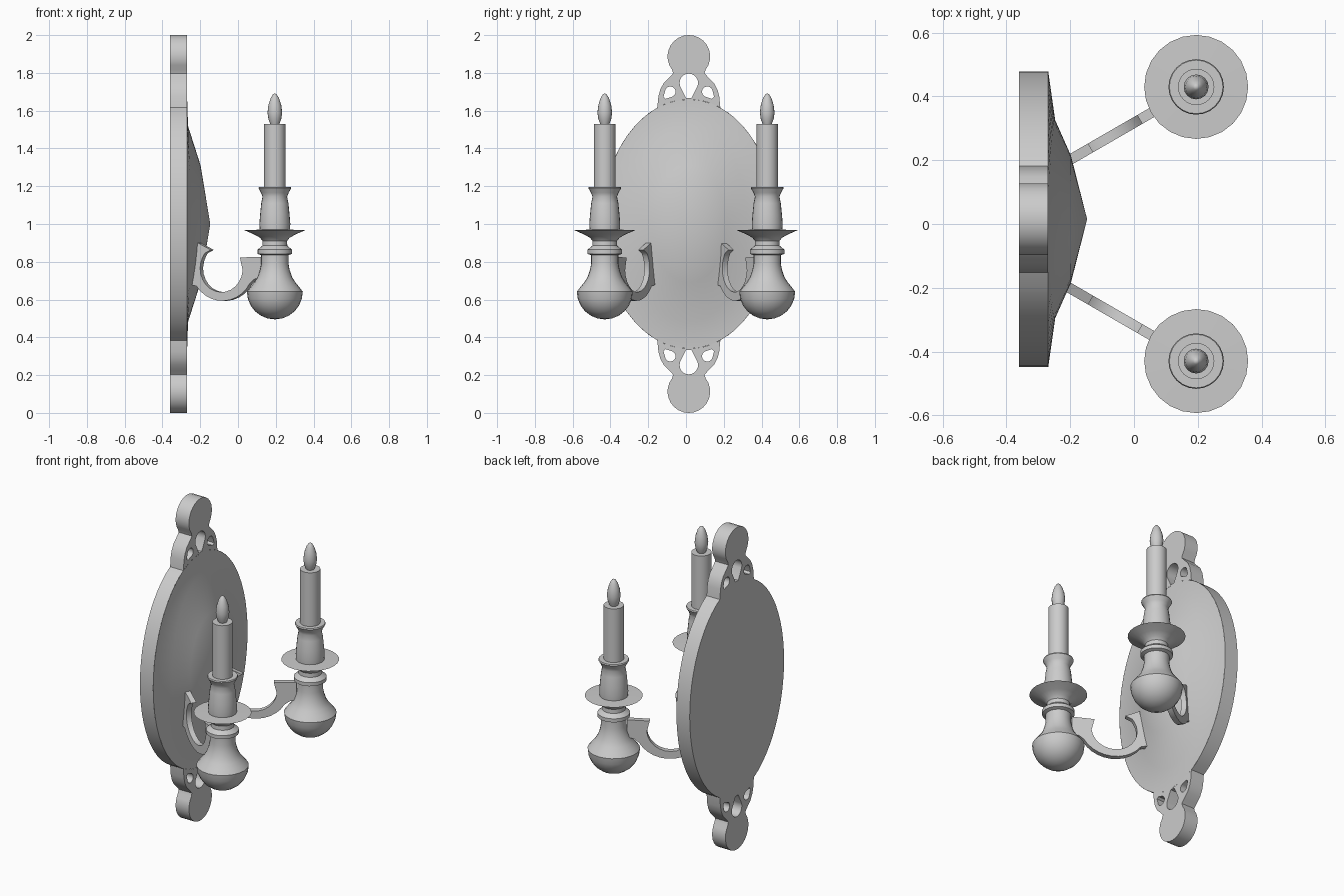
import bpy, bmesh, math
from mathutils import Matrix, Vector

if "Cube" in bpy.data.objects:
    bpy.data.objects.remove(bpy.data.objects["Cube"])

UP = Vector((0, 0, 1))
PY = 0.015  # backplate centre in y


def finish(obj, angle=35):
    bpy.ops.object.select_all(action='DESELECT')
    obj.select_set(True)
    bpy.context.view_layer.objects.active = obj
    bpy.ops.object.shade_smooth_by_angle(angle=math.radians(angle))
    return obj


def slab(name, loops, thick, origin, direction, open_front=False):
    """Filled outline (with holes) in the plane of direction and z, given thickness."""
    cu = bpy.data.curves.new(name, 'CURVE')
    cu.dimensions = '2D'
    cu.fill_mode = 'BOTH'
    cu.extrude = thick / 2
    for pts in loops:
        sp = cu.splines.new('POLY')
        sp.points.add(len(pts) - 1)
        for p, (a, b) in zip(sp.points, pts):
            p.co = (a, b, 0, 1)
        sp.use_cyclic_u = True
    obj = bpy.data.objects.new(name, cu)
    bpy.context.collection.objects.link(obj)
    d = Vector(direction).normalized()
    m = Matrix((d, UP, d.cross(UP))).transposed().to_4x4()
    obj.matrix_world = Matrix.Translation(origin) @ m
    bpy.ops.object.select_all(action='DESELECT')
    obj.select_set(True)
    bpy.context.view_layer.objects.active = obj
    bpy.ops.object.convert(target='MESH')
    obj = bpy.context.object
    bm = bmesh.new()
    bm.from_mesh(obj.data)
    bmesh.ops.remove_doubles(bm, verts=bm.verts, dist=1e-4)
    if thick:
        bmesh.ops.recalc_face_normals(bm, faces=bm.faces)
    if open_front:
        front = [f for f in bm.faces if all(v.co.z > 0.4 * thick for v in f.verts)]
        bmesh.ops.delete(bm, geom=front, context='FACES')
    if not thick:
        for f in bm.faces:
            if f.normal.z < 0:
                f.normal_flip()
    bm.to_mesh(obj.data)
    bm.free()
    return finish(obj)


def loft(name, rings, angle=35):
    """Skin a list of closed rings; rings of zero size collapse to a point."""
    bm = bmesh.new()
    vs = [[bm.verts.new(p) for p in ring] for ring in rings]
    n = len(rings[0])
    for lo, hi in zip(vs, vs[1:]):
        for i in range(n):
            j = (i + 1) % n
            bm.faces.new((lo[i], lo[j], hi[j], hi[i]))
    bmesh.ops.remove_doubles(bm, verts=bm.verts, dist=1e-5)
    me = bpy.data.meshes.new(name)
    bm.to_mesh(me)
    bm.free()
    obj = bpy.data.objects.new(name, me)
    bpy.context.collection.objects.link(obj)
    return finish(obj, angle)


def lathe(name, profile, cx, cy, n=24):
    ang = [2 * math.pi * i / n for i in range(n)]
    return loft(name, [[(cx + r * math.cos(a), cy + r * math.sin(a), z) for a in ang]
                       for r, z in profile])


def arc(cx, cz, rx, rz, a0, a1, n):
    """Points along an elliptical arc, angles in degrees."""
    angs = [math.radians(a0 + (a1 - a0) * i / n) for i in range(n + 1)]
    return [(cx + rx * math.cos(a), cz + rz * math.sin(a)) for a in angs]


def teardrop(cx, cz, r, tx, tz, w):
    """Rounded hole tapering to a blunt tip of half width w."""
    t = math.atan2(tz - cz, tx - cx)
    d = math.degrees(t)
    px, pz = -math.sin(t) * w, math.cos(t) * w
    return [(tx - px, tz - pz), (tx + px, tz + pz)] + arc(cx, cz, r, r, d + 70, d + 290, 12)


# Backplate: one quarter of the outline, mirrored both ways (z relative to centre)
A, B = 0.463, 0.66
T0 = 90 - math.degrees(0.369)
crest = arc(0, 0.887, 0.113, 0.113, 90, -38, 9)
crest += [(0.083, 0.798), (0.103, 0.776), (0.134, 0.745), (0.152, 0.71), (0.161, 0.675)]
quarter = crest + arc(0, 0, A, B, T0, 0, 12)
half = quarter + [(y, -z) for y, z in reversed(quarter[:-1])]
outline = half + [(-y, z) for y, z in reversed(half[1:-1])]
drops = [teardrop(0, 0.747, 0.049, 0, 0.666, 0.014)]
drops += [teardrop(s * 0.098, 0.70, 0.028, s * 0.128, 0.668, 0.008) for s in (1, -1)]
holes = drops + [[(y, -z) for y, z in d] for d in drops]
slab("backplate", [outline] + holes, 0.091, (-0.3145, PY, 1), (0, 1, 0), open_front=True)

# Flat front faces of the pierced crests above and below the oval
face = crest + arc(0, 0, A, B, T0, 180 - T0, 8) + [(-y, z) for y, z in reversed(crest[1:])]
for s, end in ((1, "top"), (-1, "bottom")):
    slab("crest_face_" + end, [[(y, s * z) for y, z in p] for p in [face] + drops],
         0, (-0.269, PY, 1), (0, 1, 0))

# Raised oval boss covering the plate front
N = 48
angles = [2 * math.pi * i / N for i in range(N)]
boss = []
for ry, rz, x, dx in ((A, B, -0.269, 0), (0.31, 0.52, -0.265, 0.018),
                      (0.2, 0.31, -0.198, 0), (0, 0, -0.147, 0)):
    boss.append([(x + dx * math.cos(a) ** 2, PY + ry * math.cos(a), 1 + rz * math.sin(a))
                 for a in angles])
loft("plate_boss", boss, 20)

# Turned profiles (radius, z): bowl, waist, drip dish and candle holder in one
cup = [(0.148 * math.sin(math.radians(a)), 0.642 - 0.147 * math.cos(math.radians(a)))
       for a in range(0, 91, 15)]
cup += [(0.128, 0.668), (0.108, 0.692), (0.091, 0.72), (0.079, 0.755), (0.072, 0.79), (0.072, 0.835),
        (0.092, 0.842), (0.092, 0.864), (0.084, 0.87), (0.066, 0.885), (0.065, 0.91),
        (0.078, 0.927), (0.11, 0.945), (0.163, 0.968), (0.08, 0.97)]
cup += [(0.082, 1.0), (0.078, 1.05), (0.072, 1.11), (0.065, 1.145),
        (0.073, 1.165), (0.087, 1.19), (0.084, 1.197), (0.05, 1.197)]
candle = [(0.057, 1.19), (0.057, 1.53), (0, 1.53)]
flame = [(0.022, 1.525), (0.034, 1.555), (0.039, 1.59), (0.034, 1.63),
         (0.022, 1.667), (0.01, 1.686), (0, 1.692)]

# Arm outline: (x, z) seen from the front, inner curve then outer curve
arm = [(-0.205, 0.90), (-0.136, 0.863), (-0.168, 0.845)]
arm += arc(-0.08, 0.765, 0.113, 0.126, 150, 355, 14)
arm += [(0.018, 0.823), (0.13, 0.826), (0.13, 0.72), (0.095, 0.708)]
arm += arc(-0.075, 0.77, 0.165, 0.177, 332, 214, 10)
arm += [(-0.247, 0.68), (-0.22, 0.80)]

# Two lights, mirrored left and right
CX, CY = 0.195, 0.43
c30 = math.cos(math.radians(30))
for s, side in ((1, "left"), (-1, "right")):
    lathe("cup_" + side, cup, CX, s * CY)
    lathe("candle_" + side, candle, CX, s * CY)
    lathe("flame_" + side, flame, CX, s * CY, 16)
    loop = [((CX - x) / c30, z) for x, z in arm]
    slab("arm_" + side, [loop], 0.032, (CX, s * CY, 0), (-c30, -s * 0.5, 0))
